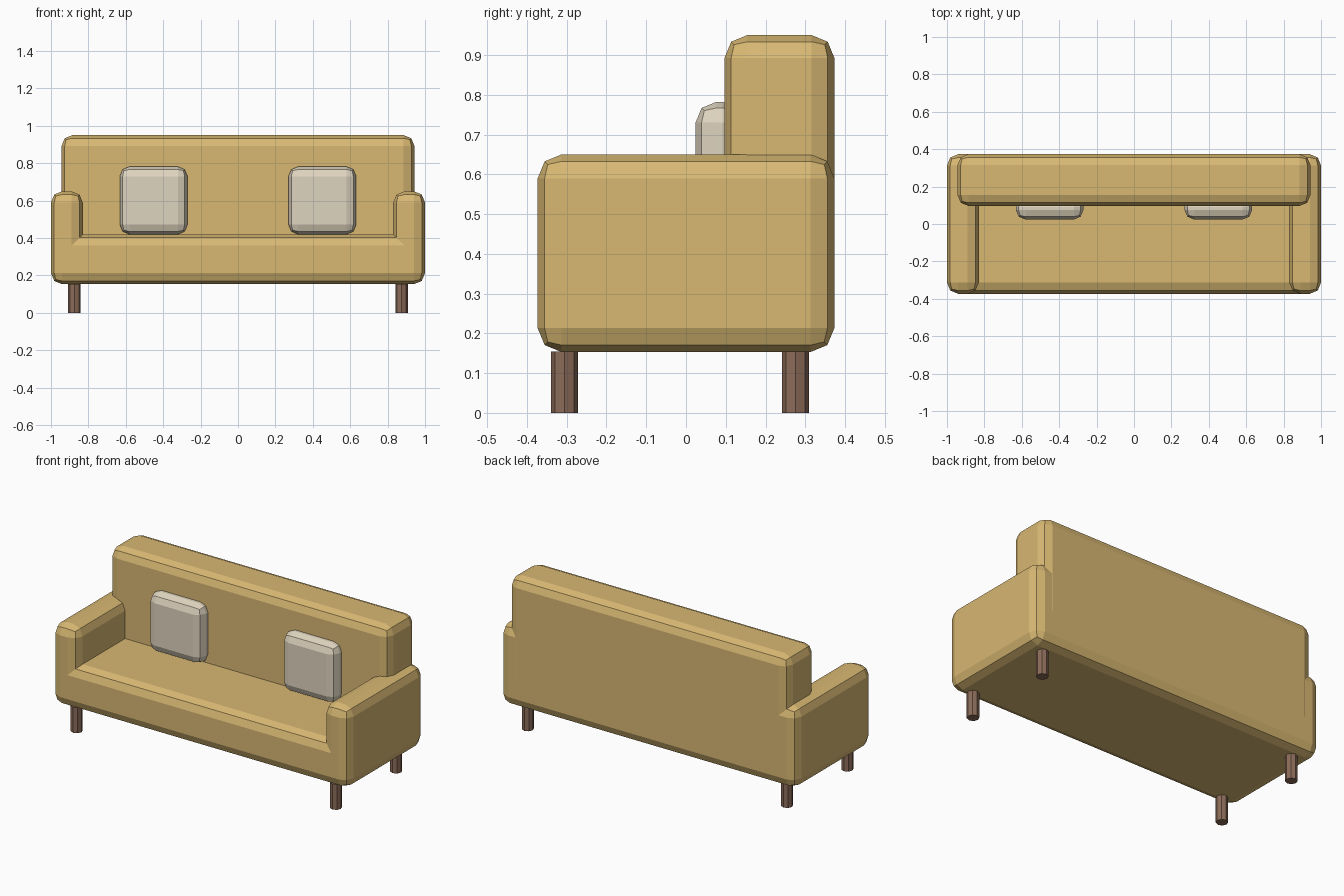
import bpy, bmesh, math

if "Cube" in bpy.data.objects:
    bpy.data.objects.remove(bpy.data.objects["Cube"])


def material(name, color):
    m = bpy.data.materials.new(name)
    m.diffuse_color = (*color, 1)
    m.use_nodes = True
    m.node_tree.nodes["Principled BSDF"].inputs["Base Color"].default_value = m.diffuse_color
    return m


fabric = material("mustard_fabric", (0.69, 0.48, 0.17))
linen = material("cushion_linen", (0.74, 0.66, 0.52))
wood = material("leg_wood", (0.26, 0.15, 0.10))


def add_object(name, bm, mat):
    me = bpy.data.meshes.new(name)
    bm.to_mesh(me)
    bm.free()
    me.materials.append(mat)
    ob = bpy.data.objects.new(name, me)
    bpy.context.collection.objects.link(ob)
    return ob


def soft_box(name, x, y, z, bevel, mat):
    """Box given by its (min, max) ranges, edges rounded in two flat steps."""
    bm = bmesh.new()
    bmesh.ops.create_cube(bm, size=1)
    for v in bm.verts:
        v.co = [lo + (c + 0.5) * (hi - lo) for c, (lo, hi) in zip(v.co, (x, y, z))]
    ob = add_object(name, bm, mat)
    mod = ob.modifiers.new("soft_edges", 'BEVEL')
    mod.width = bevel
    mod.segments = 2
    return ob


def leg(name, x, y):
    """Eight-sided straight leg."""
    bm = bmesh.new()
    bmesh.ops.create_cone(bm, cap_ends=True, segments=8,
                          radius1=0.034, radius2=0.034, depth=0.155)
    bmesh.ops.translate(bm, verts=bm.verts, vec=(x, y, 0.0775))
    add_object(name, bm, wood)


# Seat and backrest
depth = (-0.373, 0.373)
soft_box("seat", (-1, 1), depth, (0.153, 0.42), 0.06, fabric)
soft_box("backrest", (-0.943, 0.943), (0.097, 0.373), (0.20, 0.95), 0.057, fabric)

# Mirrored arms, cushions and legs
for side, s in (("left", -1), ("right", 1)):
    soft_box(side + "_arm", sorted((s * 0.83, s * 1.0)), depth, (0.153, 0.65), 0.06, fabric)
    soft_box(side + "_cushion", sorted((s * 0.27, s * 0.632)), (0.024, 0.144),
             (0.42, 0.782), 0.052, linen)
    leg(side + "_front_leg", s * 0.875, -0.306)
    leg(side + "_back_leg", s * 0.875, 0.275)
